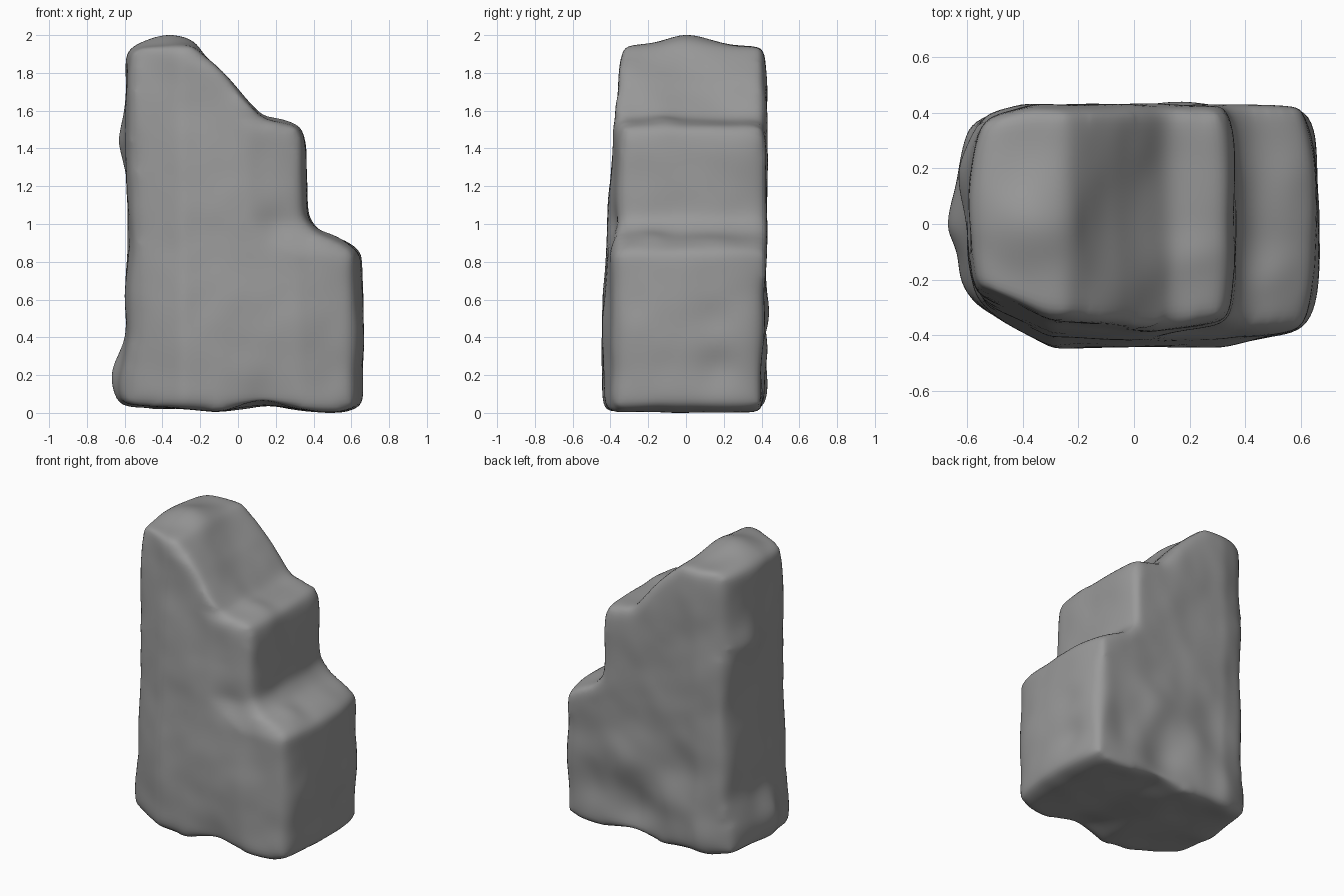
import bpy, bmesh
from math import exp
from mathutils import Vector, noise

cube = bpy.data.objects.get("Cube")
if cube:
    bpy.data.objects.remove(cube, do_unlink=True)

# Stone colour
stone = bpy.data.materials.new("grey stone")
stone.use_nodes = True
stone.diffuse_color = (0.32, 0.32, 0.32, 1)
stone.node_tree.nodes["Principled BSDF"].inputs["Base Color"].default_value = (0.32, 0.32, 0.32, 1)

# Stepped outline, seen from the front
outline = [(-0.63, 0.06), (-0.64, 0.2), (-0.59, 0.43), (-0.6, 0.62), (-0.585, 0.85),
           (-0.58, 1.1), (-0.6, 1.45), (-0.59, 1.65), (-0.585, 1.93), (-0.5, 1.96),
           (-0.25, 1.96), (-0.05, 1.79), (0.13, 1.57), (0.34, 1.53), (0.365, 1.4),
           (0.365, 1.05), (0.43, 0.97), (0.56, 0.92), (0.65, 0.87), (0.67, 0.4),
           (0.66, 0.05), (0.56, 0.015), (0.43, 0.015), (0.15, 0.05), (-0.1, 0.02)]
# Depth of the front and back, and the right edge, at rising heights
front = [(0, 0.44), (0.3, 0.45), (0.8, 0.45), (1.2, 0.40), (1.7, 0.39), (1.96, 0.33)]
back = [(0, 0.40), (0.2, 0.42), (0.5, 0.44), (0.8, 0.43), (1.96, 0.42)]
right = [(0, 0.66), (0.85, 0.64), (1.02, 0.37), (1.53, 0.36), (1.96, -0.25)]
# Bumps (positive) and hollows (negative): position, radius, amount
dents = [((0.1, 0.42, 0.22), 0.15, -0.04), ((0.45, 0.42, 0.3), 0.13, -0.03),
         ((0.2, 0.44, 0.54), 0.14, 0.03), ((-0.15, 0.43, 0.36), 0.12, 0.02),
         ((-0.45, 0.42, 0.15), 0.12, 0.02), ((-0.3, 0.43, 0.55), 0.15, -0.02),
         ((0.66, 0.16, 0.25), 0.11, -0.03), ((0.66, 0.16, 0.5), 0.11, -0.02),
         ((0.22, -0.42, 1.0), 0.12, -0.03), ((-0.28, -0.44, 0.9), 0.18, -0.01),
         ((-0.05, 0.05, 1.76), 0.15, -0.02), ((0.22, -0.12, 1.54), 0.1, 0.02),
         ((0.5, -0.2, 0.93), 0.1, 0.02), ((-0.62, 0.0, 0.2), 0.13, 0.04),
         ((-0.6, 0.2, 1.45), 0.14, 0.04), ((-0.35, 0.0, 1.96), 0.16, 0.05),
         ((0.12, -0.38, 0.04), 0.16, -0.03)]


def at(table, z):
    """Read a value between two heights of a table."""
    for (z0, a), (z1, b) in zip(table, table[1:]):
        if z <= z1:
            return a + (b - a) * max(0, z - z0) / (z1 - z0)
    return table[-1][1]


# Solid block pulled out of the outline
bm = bmesh.new()
face = bm.faces.new([bm.verts.new((x, -1, z)) for x, z in outline])
pulled = bmesh.ops.extrude_face_region(bm, geom=[face])["geom"]
for v in pulled:
    if isinstance(v, bmesh.types.BMVert):
        v.co.y = 1
for v in bm.verts:
    v.co.y *= at(front, v.co.z) if v.co.y < 0 else at(back, v.co.z)
bmesh.ops.recalc_face_normals(bm, faces=bm.faces)
mesh = bpy.data.meshes.new("block")
bm.to_mesh(mesh)
bm.free()
rock = bpy.data.objects.new("rock", mesh)
bpy.context.collection.objects.link(rock)

# Even surface with worn edges
remesh = rock.modifiers.new("even surface", 'REMESH')
remesh.mode = 'VOXEL'
remesh.voxel_size = 0.025
worn = rock.modifiers.new("worn edges", 'SMOOTH')
worn.factor = 0.5
worn.iterations = 18
graph = bpy.context.evaluated_depsgraph_get()
worn_mesh = bpy.data.meshes.new_from_object(rock.evaluated_get(graph))
rock.modifiers.clear()
rock.data = worn_mesh
bpy.data.meshes.remove(mesh)
worn_mesh.name = "rock"

# Tapered corners, crowned sides, hollows and gentle weathering
bm = bmesh.new()
bm.from_mesh(worn_mesh)
bm.normal_update()
moves = []
for v in bm.verts:
    p = v.co.copy()
    amount = 0.012 * noise.noise(p * 3.2 + Vector((3, 1, 7))) + 0.004 * noise.noise(p * 7)
    for place, radius, push in dents:
        amount += push * exp(-(p - Vector(place)).length_squared / radius ** 2)
    q = p + v.normal * amount
    if p.y < 0:
        q.y *= 1 - 1.2 * max(0, -0.32 - p.x)
        if p.z < 1.6:
            q.y *= 1 - 0.45 * max(0, p.x - at(right, p.z) + 0.3)
    else:
        q.y *= 1 - 0.5 * max(0, -0.4 - p.x)
    q.x *= 1 - 0.07 * min(1, abs(p.y) / 0.42) ** 3
    moves.append(q)
for v, q in zip(bm.verts, moves):
    v.co = q
for i in range(3):
    bmesh.ops.smooth_vert(bm, verts=bm.verts, factor=0.5, use_axis_x=True,
                          use_axis_y=True, use_axis_z=True)

# Stand the rock on the ground
ground = min(v.co.z for v in bm.verts)
for v in bm.verts:
    v.co.z -= ground
for f in bm.faces:
    f.smooth = True
    f.material_index = 0
bm.to_mesh(worn_mesh)
bm.free()
worn_mesh.materials.clear()
worn_mesh.materials.append(stone)
